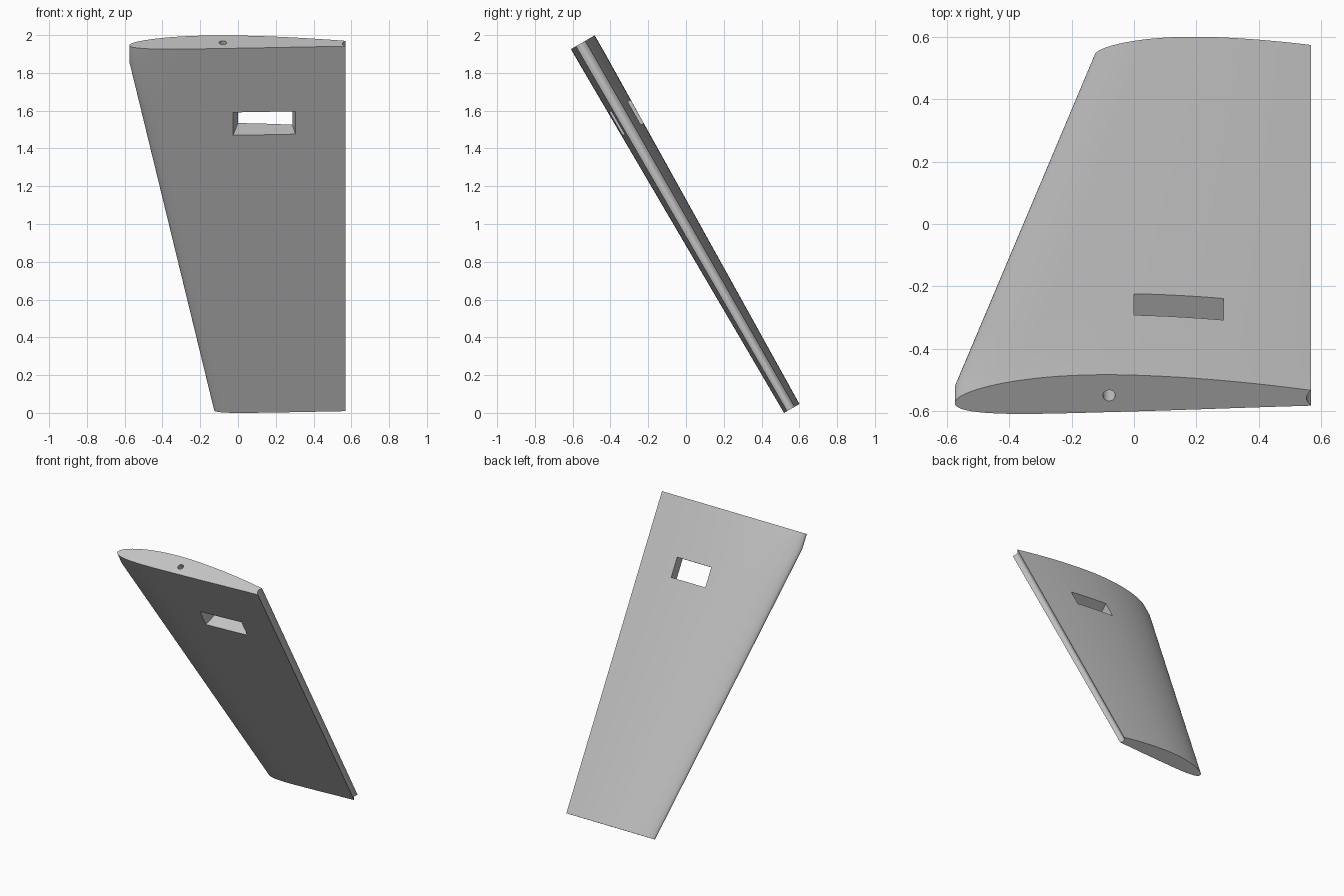
import bpy, bmesh, math
from mathutils import Matrix

if "Cube" in bpy.data.objects:
    bpy.data.objects.remove(bpy.data.objects["Cube"])

SPAN, BREAK = 2.232, 2.13          # full span, start of the straight tip stretch
REAR = 0.568                       # x of the cut-off trailing edge
TILT = Matrix.Translation((0, 0.5415, 0.013)) @ Matrix.Rotation(math.radians(30), 4, 'X')

grey = bpy.data.materials.new("light grey")
grey.use_nodes = True
colour = (0.55, 0.55, 0.55, 1)
grey.diffuse_color = colour
grey.node_tree.nodes["Principled BSDF"].inputs["Base Color"].default_value = colour


def make_object(name, bm):
    bmesh.ops.recalc_face_normals(bm, faces=bm.faces)
    mesh = bpy.data.meshes.new(name)
    bm.to_mesh(mesh)
    bm.free()
    mesh.materials.append(grey)
    obj = bpy.data.objects.new(name, mesh)
    bpy.context.collection.objects.link(obj)
    obj.matrix_world = TILT
    return obj


def loft(name, rings):
    """Skin a stack of equal-sized closed rings and cap both ends."""
    bm = bmesh.new()
    rows = [[bm.verts.new(p) for p in ring] for ring in rings]
    n = len(rows[0])
    for low, high in zip(rows, rows[1:]):
        for i in range(n):
            j = (i + 1) % n
            bm.faces.new((low[i], low[j], high[j], high[i]))
    bm.faces.new(rows[0])
    bm.faces.new(rows[-1])
    return make_object(name, bm)


def airfoil(u, side):
    """Cambered wing section height at chord fraction u; side is +1 or -1."""
    half = 0.5 * (0.2969 * math.sqrt(u) - 0.126 * u - 0.3516 * u**2
                  + 0.2843 * u**3 - 0.1015 * u**4)
    p = 0.4
    if u < p:
        camber = 0.026 / p**2 * (2 * p * u - u * u)
    else:
        camber = 0.026 / (1 - p)**2 * (1 - 2 * p + 2 * p * u - u * u)
    return camber + side * half


def section(s, steps=32):
    """Closed ring: upper skin, hollow hinge groove, lower skin."""
    t = min(s / BREAK, 1)
    front = -0.126 - 0.449 * t
    full = 0.91 + 0.49 * t
    chord = REAR - front
    xs = [chord * (1 - math.cos(math.pi / 2 * i / steps)) for i in range(steps + 1)]
    upper = [(front + x, full * airfoil(x / full, 1), s) for x in xs]
    lower = [(front + x, full * airfoil(x / full, -1), s) for x in xs[1:]]
    top, bottom = upper[-1][1], lower[-1][1]
    groove = []
    for i in range(1, 8):
        f = i / 8
        groove.append((REAR - 0.015 * math.sin(math.pi * f),
                       top + (bottom - top) * f, s))
    return upper + groove + lower[::-1]


# Wing panel
stations = [BREAK * i / 8 for i in range(9)] + [SPAN]
wing = loft("wing_panel", [section(s) for s in stations])

# Tapered slot through the skin
def slot_ring(n, x0, x1):
    return [(x0, n, 1.70), (x1, n, 1.70), (x1, n, 1.84), (x0, n, 1.84)]

slot = loft("slot_cutter", [slot_ring(-0.08, -0.035, 0.313), slot_ring(0.15, 0.01, 0.277)])

# Round pin hole in the wide end
bm = bmesh.new()
bmesh.ops.create_cone(bm, cap_ends=True, segments=24, radius1=0.02, radius2=0.02, depth=0.3,
                      matrix=Matrix.Translation((-0.08, 0.028, SPAN)))
pin_hole = make_object("pin_hole_cutter", bm)

bpy.context.view_layer.objects.active = wing
wing.select_set(True)
for cutter in (slot, pin_hole):
    cutter.hide_render = True
    mod = wing.modifiers.new("cut", 'BOOLEAN')
    mod.operation, mod.solver, mod.object = 'DIFFERENCE', 'EXACT', cutter
    bpy.ops.object.modifier_apply(modifier=mod.name)
    bpy.data.objects.remove(cutter)

bpy.ops.object.shade_smooth_by_angle(angle=math.radians(30))
